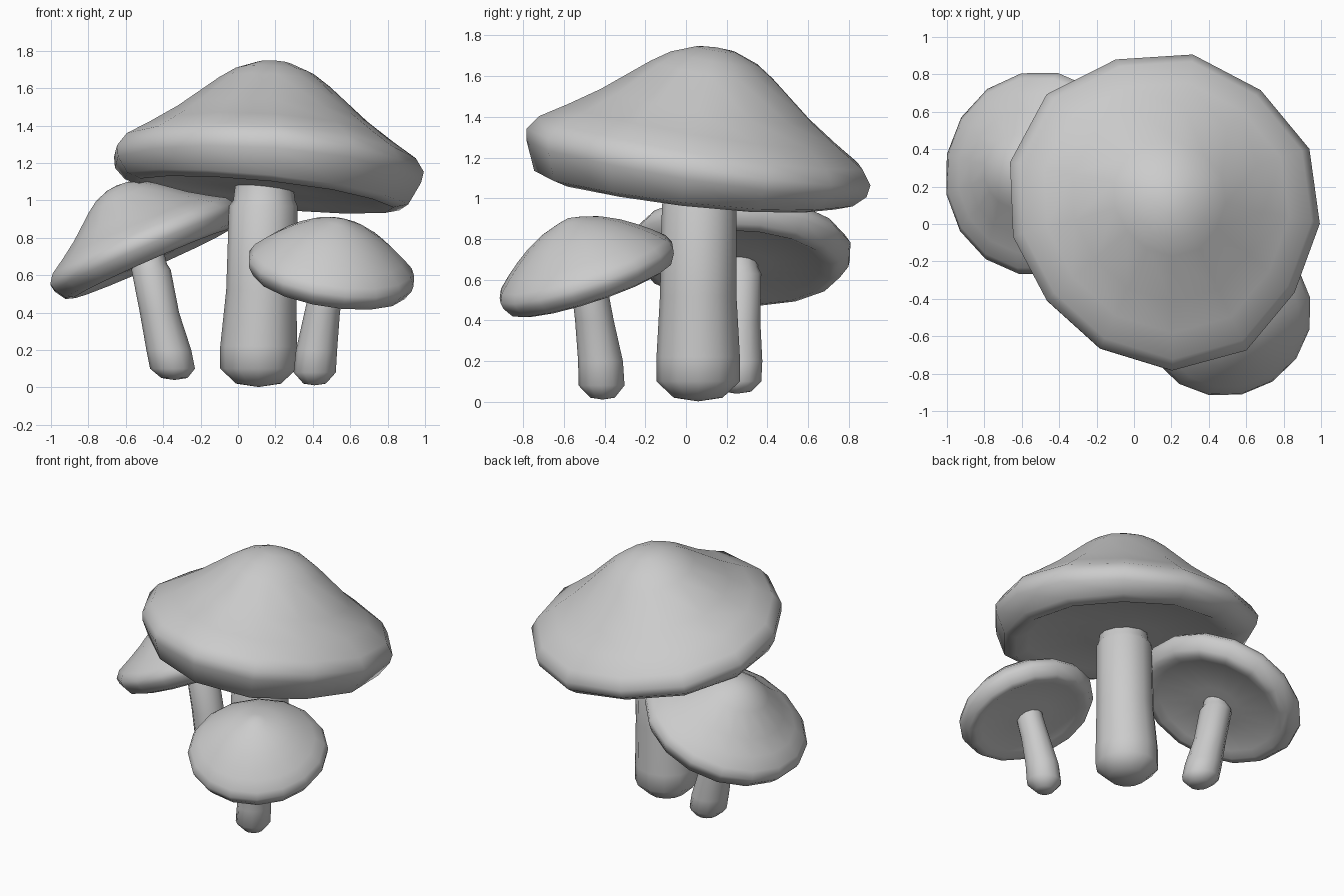
import bpy, bmesh, math
from mathutils import Vector

cube = bpy.data.objects.get("Cube")
if cube:
    bpy.data.objects.remove(cube, do_unlink=True)

grey = bpy.data.materials.new("pale grey")
grey.use_nodes = True
colour = (0.6, 0.6, 0.6, 1)
grey.diffuse_color = colour
grey.node_tree.nodes["Principled BSDF"].inputs["Base Color"].default_value = colour


def skin(name, rings, start, end):
    """Join rings of points into a closed smooth body with a pole at each end."""
    bm = bmesh.new()
    loops = [[bm.verts.new(p) for p in ring] for ring in rings]
    first, last = bm.verts.new(start), bm.verts.new(end)
    n = len(loops[0])
    for i in range(n):
        j = (i + 1) % n
        bm.faces.new((first, loops[0][i], loops[0][j]))
        bm.faces.new((last, loops[-1][j], loops[-1][i]))
        for a, b in zip(loops, loops[1:]):
            bm.faces.new((a[i], b[i], b[j], a[j]))
    bmesh.ops.recalc_face_normals(bm, faces=bm.faces)
    mesh = bpy.data.meshes.new(name)
    bm.to_mesh(mesh)
    bm.free()
    mesh.materials.append(grey)
    obj = bpy.data.objects.new(name, mesh)
    bpy.context.collection.objects.link(obj)
    bpy.ops.object.select_all(action='DESELECT')
    obj.select_set(True)
    bpy.context.view_layer.objects.active = obj
    bpy.ops.object.shade_smooth_by_angle(angle=math.radians(65))
    return obj


# Cap sections (radius, height): two crowns, and the shared rim and underside
CONE_CROWN = [(.10, .53), (.22, .485), (.31, .425), (.53, .25), (.68, .15), (.81, .07)]
DOME_CROWN = [(.12, .51), (.30, .45), (.46, .365), (.59, .275), (.71, .18), (.82, .08)]
RIM = [(.86, 0), (.85, -.06)]
UNDERSIDE = [(.79, -.155), (.71, -.18), (.63, -.145), (.25, -.15)]


def cap(name, centre, scale, slope, crown, outline, turn, skew=(0, 0)):
    """Outline scales the radius at each side; skew tilts the underside."""
    rings = []
    for r, h in crown + RIM + UNDERSIDE:
        lean = Vector(skew) if (r, h) in UNDERSIDE else Vector((0, 0))
        ring = []
        for i, w in enumerate(outline):
            a = math.tau * i / len(outline) + turn
            p = Vector((math.cos(a), math.sin(a))) * r * w
            ring.append((p.x, p.y, h + lean.dot(p)))
        rings.append(ring)
    obj = skin(name, rings, (0, 0, .54), (0, 0, -.15))
    normal = Vector((-slope[0], -slope[1], 1))
    obj.rotation_euler = Vector((0, 0, 1)).rotation_difference(normal).to_euler()
    obj.location = centre
    obj.scale = (scale,) * 3


def stem(name, path, sides=12):
    """Path holds (x, y, z, radius) rings, from the rounded foot to the top."""
    rings = [[(x + r * math.cos(math.tau * i / sides),
               y + r * math.sin(math.tau * i / sides), z)
              for i in range(sides)] for x, y, z, r in path]
    x, y, z, r = path[0]
    skin(name, rings, (x, y, z - r * .15), path[-1][:3])


EVEN = [1] * 16
HALF_STEP = math.pi / 16

# Large middle mushroom, with an uneven outline
cap("large_cap", (.155, .065, 1.21), 1, (-.08, -.16), CONE_CROWN,
    [.98, 1, .985, 1.01, 1, 1.03, 1, .95, .92, .95, 1, 1.01, .96],
    math.radians(-4), skew=(-.03, .055))
stem("large_stem", [(.11, .06, .02, .12), (.11, .06, .10, .205), (.11, .06, .22, .205),
                    (.125, .06, .52, .188), (.135, .065, .97, .183),
                    (.14, .065, 1.0, .165), (.14, .065, 1.12, .15)])

# Right-hand rear mushroom, leaning outward
cap("right_cap", (-.51, .27, .765), .637, (.44, -.05), CONE_CROWN, EVEN, HALF_STEP)
stem("right_stem", [(-.34, .25, .05, .07), (-.35, .25, .10, .12), (-.37, .255, .2, .12),
                    (-.42, .26, .4, .105), (-.465, .265, .63, .105),
                    (-.47, .265, .66, .09), (-.475, .265, .72, .08)])

# Left-hand front mushroom, leaning forward
cap("left_cap", (.50, -.49, .635), .528, (-.16, .33), DOME_CROWN, EVEN, HALF_STEP)
stem("left_stem", [(.41, -.41, .02, .06), (.41, -.415, .08, .113), (.42, -.42, .2, .11),
                   (.45, -.45, .4, .095), (.475, -.47, .53, .09), (.48, -.475, .6, .08)])
